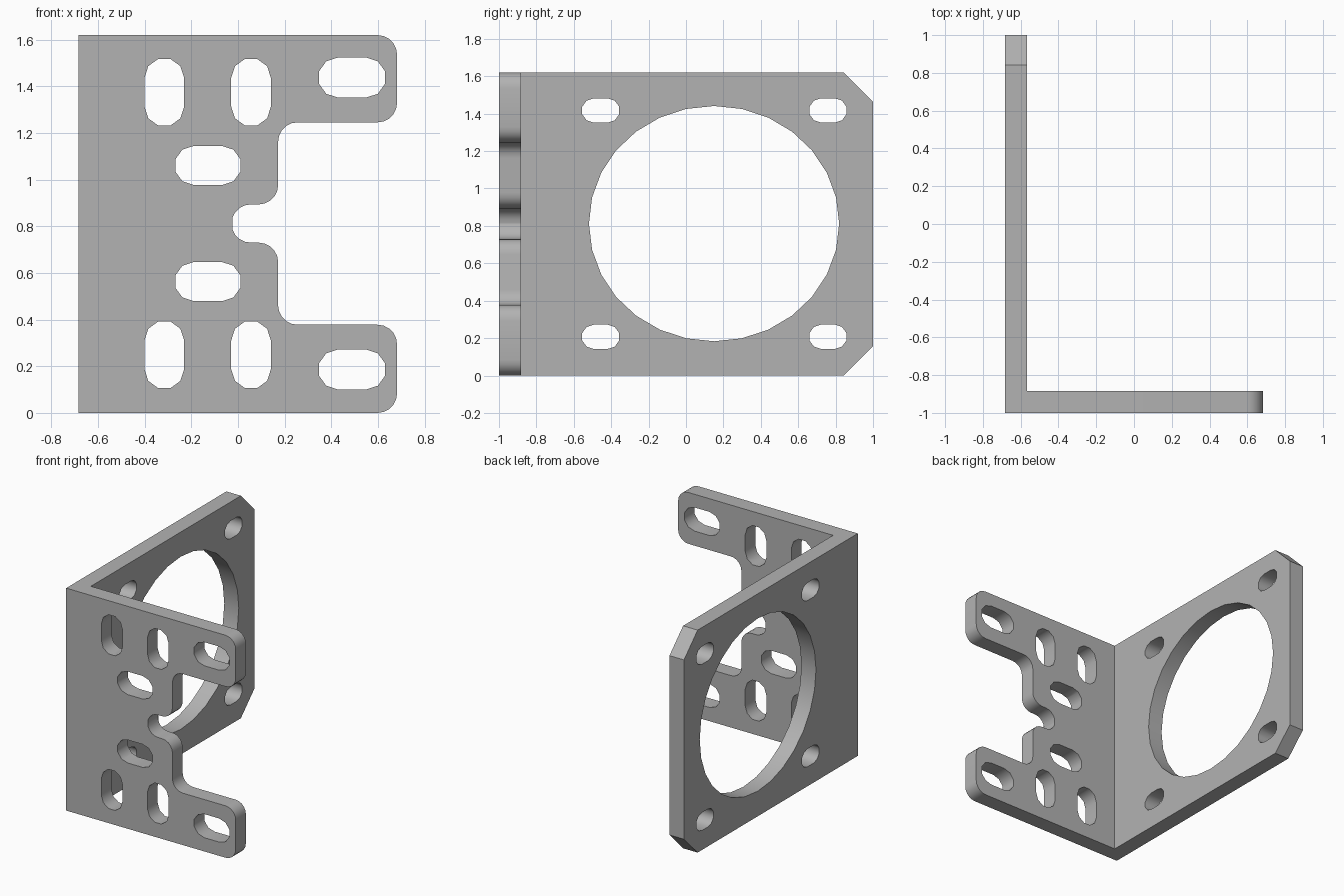
import bpy, bmesh
from math import sin, cos, pi
from mathutils import Vector

if "Cube" in bpy.data.objects:
    bpy.data.objects.remove(bpy.data.objects["Cube"])

HEIGHT, MID = 1.62, 0.812
LEFT, FRONT = -0.684, -1.0
THICK = 0.117

grey = bpy.data.materials.new("bracket_grey")
grey.use_nodes = True
colour = (0.45, 0.45, 0.45, 1)
grey.diffuse_color = colour
grey.node_tree.nodes["Principled BSDF"].inputs["Base Color"].default_value = colour


def rounded(corners, steps=5):
    """Outline from (u, v, radius) corners, each replaced by an arc."""
    out = []
    for i, (u, v, r) in enumerate(corners):
        p = Vector((u, v))
        if r == 0:
            out.append(p)
            continue
        a = (Vector(corners[i - 1][:2]) - p).normalized()
        b = (Vector(corners[(i + 1) % len(corners)][:2]) - p).normalized()
        for k in range(steps + 1):
            t = k / steps * pi / 2
            out.append(p + a * r * (1 - sin(t)) + b * r * (1 - cos(t)))
    return out


def slot(u, v, length, width, upright=False, steps=5):
    """Slot outline with half-round ends."""
    r, half = width / 2, (length - width) / 2
    pts = []
    for side in (0, 1):
        for k in range(steps + 1):
            t = -pi / 2 + pi * side + pi * k / steps
            x, y = r * cos(t) + (-half if side else half), r * sin(t)
            pts.append((u - y, v + x) if upright else (u + x, v + y))
    return pts


def prism(name, outlines, place, start, end):
    """Extrude flat outlines between two depths; place maps (u, v, d) to xyz."""
    bm = bmesh.new()
    for pts in outlines:
        face = bm.faces.new([bm.verts.new(place(u, v, start)) for u, v in pts])
        solid = bmesh.ops.extrude_face_region(bm, geom=[face])["geom"]
        shift = Vector(place(0, 0, end)) - Vector(place(0, 0, start))
        bmesh.ops.translate(bm, vec=shift, verts=[g for g in solid if isinstance(g, bmesh.types.BMVert)])
    bmesh.ops.recalc_face_normals(bm, faces=bm.faces)
    mesh = bpy.data.meshes.new(name)
    bm.to_mesh(mesh)
    bm.free()
    mesh.materials.append(grey)
    obj = bpy.data.objects.new(name, mesh)
    bpy.context.collection.objects.link(obj)
    return obj


def combine(target, tool, operation):
    mod = target.modifiers.new(operation.lower(), "BOOLEAN")
    mod.operation, mod.object, mod.solver = operation, tool, "EXACT"
    bpy.context.view_layer.objects.active = target
    bpy.ops.object.modifier_apply(modifier=mod.name)
    bpy.data.objects.remove(tool)


def on_front(u, v, d):
    return (u, d, v)


def on_side(u, v, d):
    return (d, u, v)


# Front plate: two tabs, a stepped recess and a round notch
R = 0.083
lower = [(0.682, 0, R), (0.682, 0.378, R), (0.172, 0.378, R),
         (0.172, 0.73, R), (-0.028, 0.73, R)]
upper = [(u, 2 * MID - v, r) for u, v, r in reversed(lower)]
upper[-1] = (0.682, HEIGHT, R)
front = rounded([(LEFT, 0, 0)] + lower + upper + [(LEFT, HEIGHT, 0)])
bracket = prism("angle_bracket", [front], on_front, FRONT, FRONT + THICK)

# Side plate with chamfered back corners
side = [(FRONT, 0), (0.843, 0), (1, 0.157), (1, HEIGHT - 0.157), (0.843, HEIGHT), (FRONT, HEIGHT)]
combine(bracket, prism("side_plate", [side], on_side, LEFT, LEFT + THICK), "UNION")

# Mounting slots in the front plate
holes = []
for s in (-1, 1):
    holes += [slot(u, MID + s * 0.563, 0.294, 0.17, True) for u in (-0.316, 0.056)]
    holes.append(slot(-0.129, MID + s * 0.249, 0.288, 0.168))
    holes.append(slot(0.489, MID + s * 0.626, 0.292, 0.172))
combine(bracket, prism("front_slots", holes, on_front, -1.2, -0.7), "DIFFERENCE")

# Large opening and four slots in the side plate
count = 28
holes = [[(0.15 + 0.669 * cos(2 * pi * k / count), MID + 0.629 * sin(2 * pi * k / count))
          for k in range(count)]]
holes += [slot(u, MID + s * 0.605, 0.204, 0.13) for u in (-0.456, 0.759) for s in (-1, 1)]
combine(bracket, prism("side_holes", holes, on_side, -0.9, -0.4), "DIFFERENCE")

# Smooth the curved walls, keep the edges sharp
bpy.ops.object.select_all(action="DESELECT")
bracket.select_set(True)
bpy.context.view_layer.objects.active = bracket
bpy.ops.object.shade_smooth_by_angle(angle=0.68)
